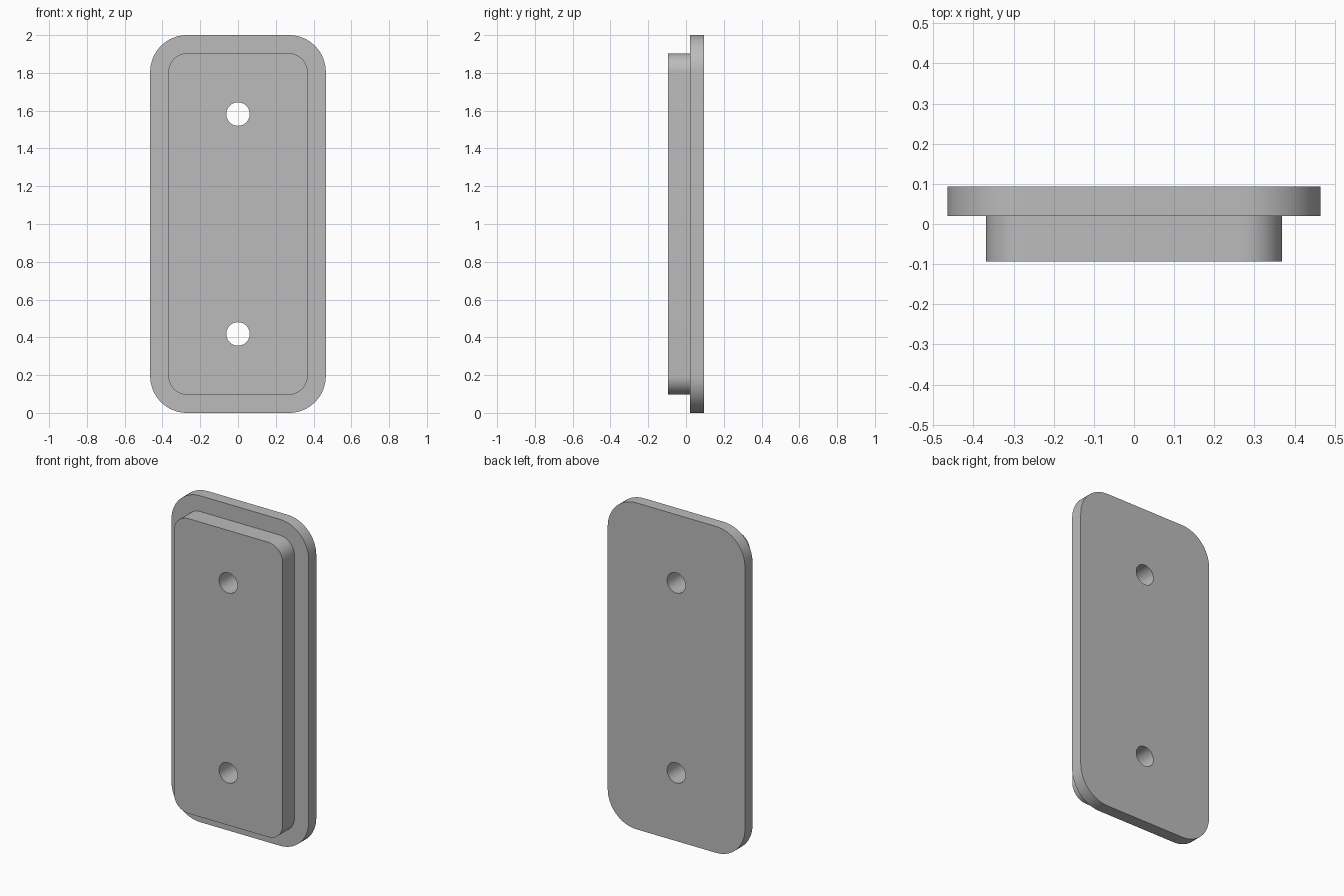
import bpy, bmesh, math

if "Cube" in bpy.data.objects:
    bpy.data.objects.remove(bpy.data.objects["Cube"], do_unlink=True)

# Overall sizes
MID_Z = 1.0
BACK_Y, STEP_Y, FRONT_Y = 0.094, 0.02, -0.094
FLANGE = (0.465, 1.0, 0.195)       # half width, half height, corner radius
INSET = 0.0965                     # flange rim width
BOSS = tuple(v - INSET for v in FLANGE)
HOLE_RADIUS, HOLE_OFFSET = 0.062, 0.582
CORNER_STEPS, HOLE_SIDES = 16, 48


def rounded_rectangle(half_w, half_h, radius):
    points = []
    for corner, (sx, sz) in enumerate([(1, 1), (-1, 1), (-1, -1), (1, -1)]):
        for i in range(CORNER_STEPS + 1):
            a = math.pi / 2 * (corner + i / CORNER_STEPS)
            points.append((sx * (half_w - radius) + radius * math.cos(a),
                           MID_Z + sz * (half_h - radius) + radius * math.sin(a)))
    return points


def circle(center_z):
    angles = [2 * math.pi * i / HOLE_SIDES for i in range(HOLE_SIDES)]
    return [(HOLE_RADIUS * math.cos(a), center_z + HOLE_RADIUS * math.sin(a)) for a in angles]


def add_loop(bm, points, y):
    return [bm.verts.new((x, y, z)) for x, z in points]


def bridge(bm, a, b):
    for i in range(len(a)):
        j = (i + 1) % len(a)
        bm.faces.new((a[i], a[j], b[j], b[i]))


def cap(bm, loops):
    edges = [bm.edges.get((l[i - 1], l[i])) for l in loops for i in range(len(l))]
    bmesh.ops.triangle_fill(bm, use_beauty=True, use_dissolve=False, edges=edges)


bm = bmesh.new()

# Stepped outer wall: flange side, rim ledge, raised boss side
outer, inner = rounded_rectangle(*FLANGE), rounded_rectangle(*BOSS)
walls = [add_loop(bm, outer, BACK_Y), add_loop(bm, outer, STEP_Y),
         add_loop(bm, inner, STEP_Y), add_loop(bm, inner, FRONT_Y)]
for a, b in zip(walls, walls[1:]):
    bridge(bm, a, b)

# Two through holes
back_loops, front_loops = [walls[0]], [walls[-1]]
for side in (-1, 1):
    points = circle(MID_Z + side * HOLE_OFFSET)
    back, front = add_loop(bm, points, BACK_Y), add_loop(bm, points, FRONT_Y)
    bridge(bm, back, front)
    back_loops.append(back)
    front_loops.append(front)

# Flat back and front faces around the holes
cap(bm, back_loops)
cap(bm, front_loops)
bmesh.ops.recalc_face_normals(bm, faces=bm.faces[:])

mesh = bpy.data.meshes.new("mounting_plate")
bm.to_mesh(mesh)
bm.free()
plate = bpy.data.objects.new("mounting_plate", mesh)
bpy.context.collection.objects.link(plate)

# Plain grey
grey = bpy.data.materials.new("grey")
grey.use_nodes = True
color = (0.5, 0.5, 0.5, 1)
grey.diffuse_color = color
grey.node_tree.nodes["Principled BSDF"].inputs["Base Color"].default_value = color
mesh.materials.append(grey)

# Smooth corners and holes, sharp rims
bpy.ops.object.select_all(action='DESELECT')
plate.select_set(True)
bpy.context.view_layer.objects.active = plate
bpy.ops.object.shade_smooth_by_angle(angle=math.radians(30))
